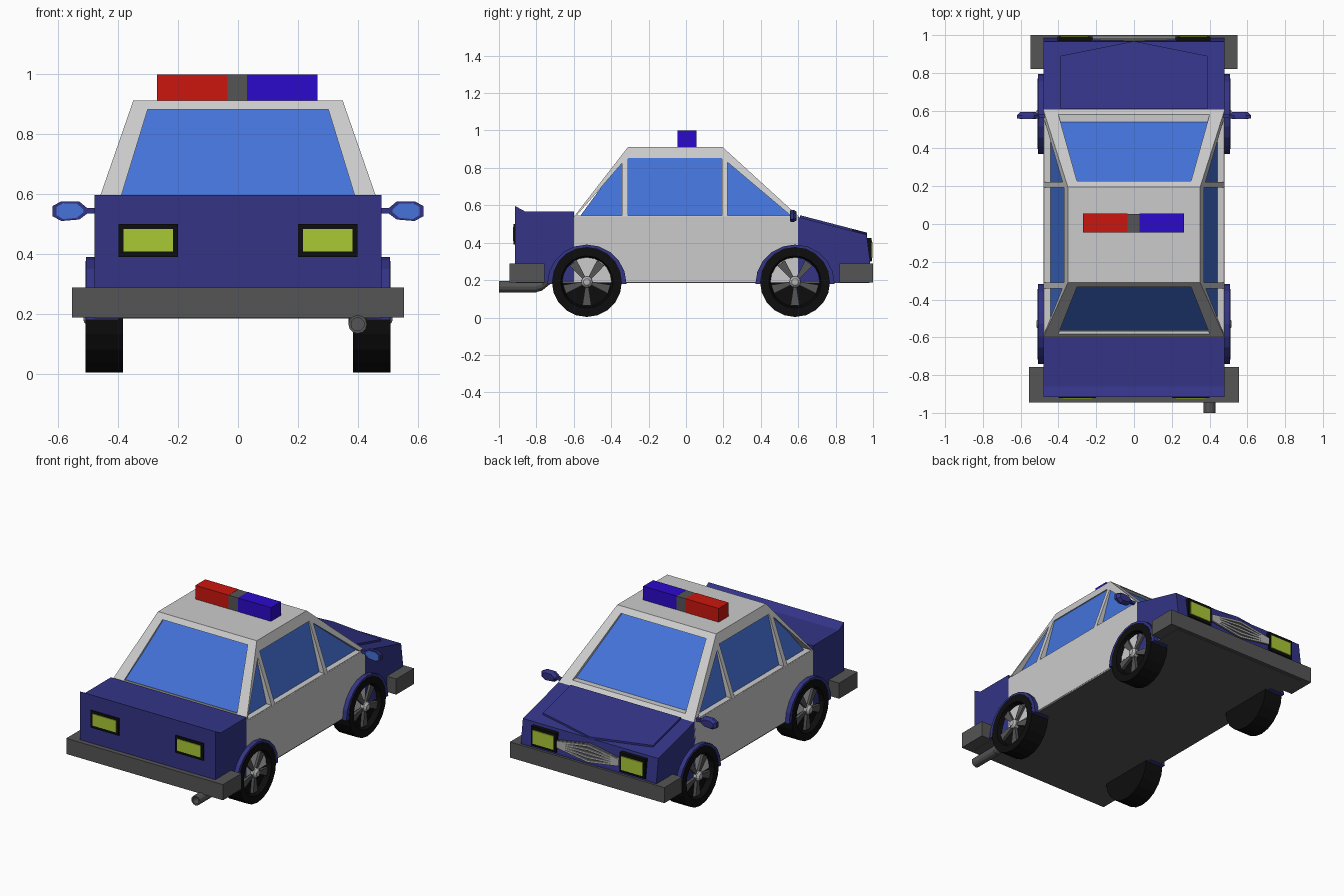
import bpy, bmesh
from math import sin, cos, pi, radians
from mathutils import Vector

if "Cube" in bpy.data.objects:
    bpy.data.objects.remove(bpy.data.objects["Cube"])


def mat(name, r, g, b):
    m = bpy.data.materials.new(name)
    m.diffuse_color = (r, g, b, 1)
    m.use_nodes = True
    m.node_tree.nodes["Principled BSDF"].inputs["Base Color"].default_value = m.diffuse_color
    return m


BLUE = mat("paint_blue", .033, .034, .24)
PALE = mat("paint_pale", .53, .53, .53)
GLASS = mat("glass", .058, .17, .70)
DARK = mat("dark_grey", .09, .09, .09)
BLACK = mat("rubber", .004, .004, .004)
LAMP = mat("lamp", .40, .58, .035)
RED = mat("beacon_red", .60, .008, .004)
INDIGO = mat("beacon_blue", .025, .003, .60)
METAL = mat("metal", .45, .45, .45)


def finish(name, bm, material):
    bmesh.ops.recalc_face_normals(bm, faces=bm.faces)
    me = bpy.data.meshes.new(name)
    bm.to_mesh(me)
    bm.free()
    ob = bpy.data.objects.new(name, me)
    bpy.context.collection.objects.link(ob)
    if material:
        me.materials.append(material)
    return ob


def loft(name, rings, material):
    """Closed solid through a list of equal-length point rings."""
    bm = bmesh.new()
    vs = [[bm.verts.new(p) for p in r] for r in rings]
    n = len(rings[0])
    for a, b in zip(vs, vs[1:]):
        for i in range(n):
            bm.faces.new((a[i], a[(i + 1) % n], b[(i + 1) % n], b[i]))
    bm.faces.new(vs[0])
    bm.faces.new(vs[-1])
    return finish(name, bm, material)


def prism(name, axis, pts, a, b, material):
    """Profile extruded along x (y,z points), y (x,z points) or z (x,y points)."""
    put = {'x': lambda p, t: (t, p[0], p[1]),
           'y': lambda p, t: (p[0], t, p[1]),
           'z': lambda p, t: (p[0], p[1], t)}[axis]
    return loft(name, [[put(p, t) for p in pts] for t in (a, b)], material)


def box(name, x, y, z, material):
    return prism(name, 'z', [(x[0], y[0]), (x[1], y[0]), (x[1], y[1]), (x[0], y[1])], *z, material)


def lathe(name, prof, centre, axis, material, seg):
    """Revolve (radius, distance) points about the x or y axis."""
    bm = bmesh.new()
    rows = []
    for i in range(seg):
        a = 2 * pi * i / seg
        rows.append([bm.verts.new(Vector(centre) + (Vector((d, r * cos(a), r * sin(a))) if axis == 'x'
                     else Vector((r * cos(a), d, r * sin(a))))) for r, d in prof])
    for i in range(seg):
        p, q = rows[i], rows[(i + 1) % seg]
        for j in range(len(prof) - 1):
            bm.faces.new((p[j], p[j + 1], q[j + 1], q[j]))
    bmesh.ops.remove_doubles(bm, verts=bm.verts, dist=1e-5)
    return finish(name, bm, material)


# Lower body, trunk and hood
box("door_section", (-.48, .48), (-.6, .6), (.19, .54), PALE)
prism("trunk", 'x', [(-.6, .19), (-.6, .567), (-.86, .567), (-.915, .597), (-.915, .19)], -.48, .48, BLUE)
prism("hood_block", 'x', [(.59, .19), (.59, .54), (.965, .443), (.985, .30), (.985, .19)], -.48, .48, BLUE)
outline = [(-.39, .61), (-.39, .89), (0, .968), (.39, .89), (.39, .61)]
loft("hood_panel", [[(x, y, .53 + h - .26 * (y - .59)) for x, y in outline] for h in (0, .022)], BLUE)
box("floor", (-.48, .48), (-.91, .98), (.184, .2), DARK)


# Cabin frame with window openings around a recessed glass block
def cabin(name, bottom, top, material):
    return loft(name, [[(-x, a, z), (x, a, z), (x, b, z), (-x, b, z)] for x, a, b, z in (bottom, top)], material)


frame = cabin("cabin_frame", (.48, -.6, .605, .538), (.35, -.31, .195, .912), PALE)
cabin("window_glass", (.445, -.575, .575, .53), (.355, -.315, .20, .885), GLASS)
openings = [
    ('x', [(-.585, .545), (-.342, .545), (-.342, .825)]),
    ('x', [(-.31, .545), (.192, .545), (.192, .852), (-.31, .852)]),
    ('x', [(.222, .545), (.56, .545), (.222, .83)]),
    ('y', [(-.40, .562), (.40, .562), (.302, .882), (-.302, .882)])]
for i, (axis, pts) in enumerate(openings):
    c = prism(f"window_cutter_{i}", axis, pts, -.9, .9, None)
    c.hide_render = True
    c.hide_set(True)
    m = frame.modifiers.new("opening", 'BOOLEAN')
    m.operation, m.solver, m.object = 'DIFFERENCE', 'EXACT', c
dg = bpy.context.evaluated_depsgraph_get()
frame.data = bpy.data.meshes.new_from_object(frame.evaluated_get(dg))
frame.modifiers.clear()
for o in [o for o in bpy.data.objects if o.name.startswith("window_cutter")]:
    bpy.data.objects.remove(o)

# Bumpers
box("trunk_bumper", (-.555, .555), (-.945, -.757), (.188, .288), DARK)
box("hood_bumper", (-.547, .547), (.82, 1.0), (.188, .288), DARK)

# Roof light bar
box("beacon_left", (-.27, -.035), (-.045, .055), (.908, 1.0), RED)
box("beacon_middle", (-.035, .03), (-.044, .054), (.908, .999), DARK)
box("beacon_right", (.03, .265), (-.045, .055), (.908, 1.0), INDIGO)

# Grille bars spreading towards the middle
for k in range(-2, 3):
    e, c = .357 + .008 * k, .357 + .025 * k
    path = [(-.22, e), (0, c), (.22, e)]
    prism(f"grille_bar_{k + 3}", 'y', [(x, z + .006) for x, z in path] + [(x, z - .006) for x, z in path[::-1]],
          .96, .995, METAL)
prism("grille_back", 'y', [(-.22, .335), (0, .30), (.22, .335), (.22, .38), (0, .415), (-.22, .38)], .96, .988, DARK)

for s, side in ((-1, "left"), (1, "right")):
    # Lamps on both ends
    box(f"trunk_lamp_frame_{side}", (.2 * s, .4 * s), (-.922, -.9), (.39, .5), BLACK)
    box(f"trunk_lamp_{side}", (.217 * s, .382 * s), (-.926, -.9), (.408, .484), LAMP)
    box(f"hood_lamp_frame_{side}", (.225 * s, .405 * s), (.96, .992), (.30, .425), BLACK)
    box(f"hood_lamp_{side}", (.24 * s, .39 * s), (.96, .998), (.318, .405), LAMP)

    # Side mirror: stem, shell and glass
    hexa = [(.50, .538), (.53, .515), (.59, .51), (.62, .526), (.62, .56), (.59, .576), (.53, .575), (.50, .55)]
    mid = Vector((.567, .543))
    shell = [[(s * (mid.x + (x - mid.x) * f), y, mid.y + (z - mid.y) * f) for x, z in hexa]
             for y, f in ((.558, 1), (.575, 1), (.592, .7))]
    loft(f"mirror_shell_{side}", shell, BLUE)
    prism(f"mirror_glass_{side}", 'y', [(s * (mid.x + (x - mid.x) * .75), mid.y + (z - mid.y) * .8) for x, z in hexa],
          .555, .57, GLASS)
    box(f"mirror_stem_{side}", (.46 * s, .51 * s), (.562, .582), (.535, .553), BLUE)

    for y, end in ((-.53, "trunk"), (.583, "hood")):
        tag = f"{end}_{side}"
        # Wheel arch with small feet
        arc = [radians(180 * i / 10) for i in range(11)]
        pts = [(y + .212 * cos(a), .18 + .21 * sin(a)) for a in arc]
        pts += [(y + .182 * cos(a), .18 + .185 * sin(a)) for a in arc[::-1]]
        prism(f"wheel_arch_{tag}", 'x', pts, s * .40, s * .508, BLUE)
        # Tyre with a dished face, five spokes and a hub
        c = (0, y, .19)
        prof = [(0, .385), (.187, .385), (.187, .51), (.14, .51), (.13, .475), (0, .475)]
        lathe(f"tyre_{tag}", [(r, s * d) for r, d in prof], c, 'x', BLACK, 20)
        for k in range(5):
            a = -pi / 2 + k * 2 * pi / 5
            sp = [(y + r * cos(a + d), .19 + r * sin(a + d))
                  for r, d in ((.025, -.35), (.128, -.19), (.128, .19), (.025, .35))]
            prism(f"spoke_{tag}_{k + 1}", 'x', sp, s * .47, s * .495, DARK)
        hub = [(0, .47), (.03, .47), (.03, .502), (.018, .515), (0, .517)]
        lathe(f"hub_{tag}", [(r, s * d) for r, d in hub], c, 'x', METAL, 12)

# Exhaust pipe: hollow tail and a bend up into the floor
lathe("exhaust_tail", [(0, -.93), (.022, -.93), (.022, -1.0), (.031, -1.0), (.031, -.80), (0, -.80)],
      (.4, 0, .165), 'y', DARK, 12)
ring = [(cos(2 * pi * i / 12) * .031, sin(2 * pi * i / 12) * .031) for i in range(12)]
loft("exhaust_bend", [[(.4 + u, y, z + v) for u, v in ring]
                      for y, z in ((-.81, .165), (-.77, .175), (-.72, .215))], DARK)
